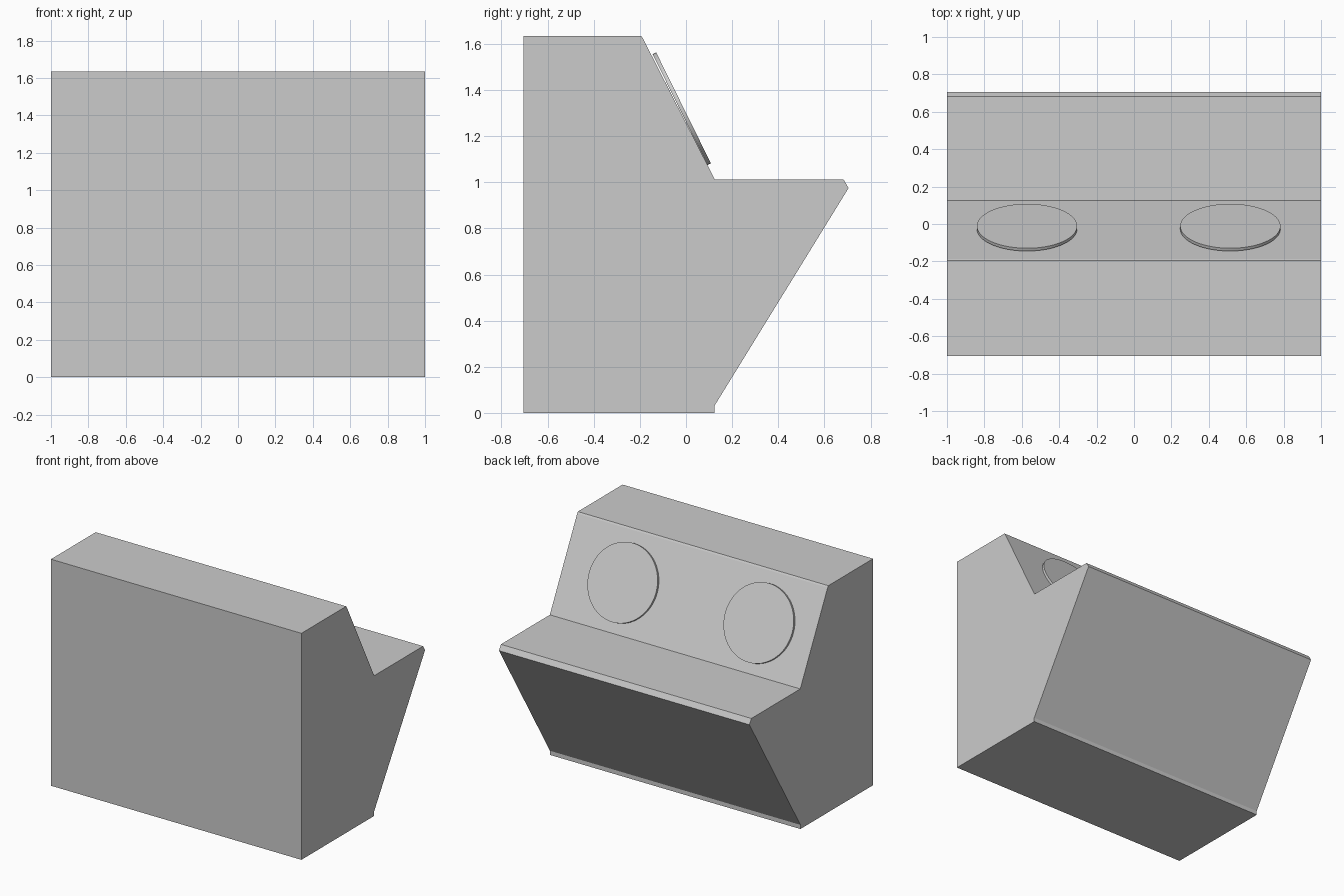
import bpy, bmesh, math

if "Cube" in bpy.data.objects:
    bpy.data.objects.remove(bpy.data.objects["Cube"])

# Side profile (y, z) extruded along x
PROFILE = [(-0.705, 0), (0.123, 0), (0.123, 0.03), (0.705, 0.975), (0.683, 1.012),
           (0.125, 1.012), (-0.187, 1.624), (-0.195, 1.635), (-0.705, 1.635)]


def add_body(name, profile, half_width):
    bm = bmesh.new()
    face = bm.faces.new([bm.verts.new((-half_width, y, z)) for y, z in profile])
    side = bmesh.ops.extrude_face_region(bm, geom=[face])["geom"]
    verts = [v for v in side if isinstance(v, bmesh.types.BMVert)]
    bmesh.ops.translate(bm, verts=verts, vec=(2 * half_width, 0, 0))
    bmesh.ops.recalc_face_normals(bm, faces=bm.faces)
    mesh = bpy.data.meshes.new(name)
    bm.to_mesh(mesh)
    bm.free()
    obj = bpy.data.objects.new(name, mesh)
    bpy.context.collection.objects.link(obj)
    return obj


# Round plate lying just above the sloped panel
def add_disc(name, x):
    bpy.ops.mesh.primitive_cylinder_add(
        vertices=64, radius=0.268, depth=0.017,
        location=(x, -0.0185, 1.319), rotation=(-math.atan2(0.482, 0.238), 0, 0))
    disc = bpy.context.object
    disc.name = name
    bpy.ops.object.shade_smooth_by_angle(angle=math.radians(30))


add_body("console_body", PROFILE, 1.0)
for name, x in (("left_disc", -0.572), ("right_disc", 0.515)):
    add_disc(name, x)
